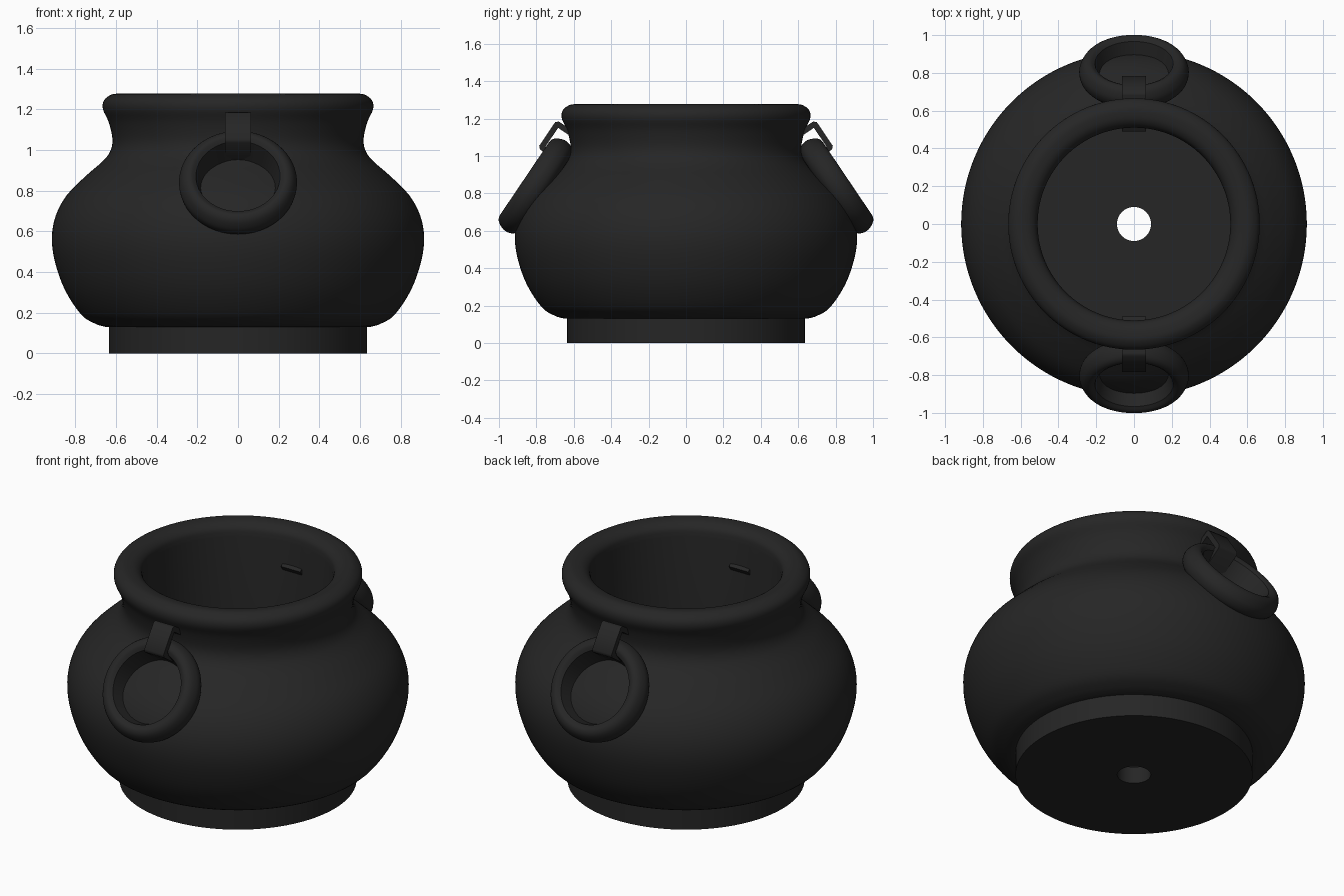
import bpy, bmesh, math
from mathutils import Vector, Matrix

if "Cube" in bpy.data.objects:
    bpy.data.objects.remove(bpy.data.objects["Cube"])

iron = bpy.data.materials.new("dark iron")
iron.diffuse_color = (0.019, 0.019, 0.019, 1)
iron.use_nodes = True
iron.node_tree.nodes["Principled BSDF"].inputs["Base Color"].default_value = iron.diffuse_color


def smooth_curve(pts, steps=4):
    """Catmull-Rom interpolation through 2D points."""
    p = [Vector(q) for q in pts]
    p = [2 * p[0] - p[1]] + p + [2 * p[-1] - p[-2]]
    out = []
    for a, b, c, d in zip(p, p[1:], p[2:], p[3:]):
        for i in range(steps):
            t = i / steps
            out.append(0.5 * (2 * b + (c - a) * t + (2 * a - 5 * b + 4 * c - d) * t * t
                              + (3 * b - a - 3 * c + d) * t ** 3))
    return out + [p[-2]]


def finish(bm, name, angle=35):
    bmesh.ops.recalc_face_normals(bm, faces=bm.faces)
    me = bpy.data.meshes.new(name)
    bm.to_mesh(me)
    bm.free()
    me.materials.append(iron)
    ob = bpy.data.objects.new(name, me)
    bpy.context.collection.objects.link(ob)
    bpy.ops.object.select_all(action='DESELECT')
    ob.select_set(True)
    bpy.context.view_layer.objects.active = ob
    bpy.ops.object.shade_smooth_by_angle(angle=math.radians(angle))
    return ob


def lathe(profile, name, n, matrix=Matrix()):
    """Spin a closed (radius, height) profile around z."""
    bm = bmesh.new()
    rings = []
    for i in range(n):
        a = 2 * math.pi * i / n
        rings.append([bm.verts.new(matrix @ Vector((r * math.cos(a), r * math.sin(a), z)))
                      for r, z in profile])
    m = len(profile)
    for i in range(n):
        A, B = rings[i], rings[(i + 1) % n]
        for j in range(m):
            k = (j + 1) % m
            bm.faces.new((A[j], B[j], B[k], A[k]))
    return finish(bm, name)


# Pot: foot, belly, neck and rolled rim, straight inner wall, drain hole
belly = smooth_curve([(0.65, 0.13), (0.70, 0.145), (0.77, 0.19), (0.85, 0.31), (0.90, 0.45),
                      (0.915, 0.57), (0.895, 0.68), (0.84, 0.78), (0.745, 0.875),
                      (0.67, 0.94), (0.63, 0.99), (0.617, 1.05), (0.635, 1.135),
                      (0.664, 1.20), (0.658, 1.245), (0.62, 1.273), (0.58, 1.275),
                      (0.545, 1.265), (0.519, 1.24), (0.51, 1.20)])
foot = [(0.09, 0.10), (0.09, 0.0), (0.635, 0.0), (0.635, 0.13)]
lathe([Vector(p) for p in foot] + belly + [Vector((0.51, 0.10))], "pot", 128)

# Ring section: rounded outside, funnelled hole with a crisp front edge
ring_section = smooth_curve([(0.207, 0.055), (0.235, 0.07), (0.265, 0.058), (0.285, 0.025),
                             (0.29, -0.005), (0.28, -0.04), (0.25, -0.065), (0.21, -0.07),
                             (0.175, -0.06)], 3)

# U-shaped strap outline in the ring's own frame (up the ring, outward)
T = 0.03
c = 0.014
strap_outline = [(0.355, -0.14), (0.355, 0.103 - c), (0.355 - c, 0.103),
                 (0.175 + c, 0.103), (0.175, 0.103 - c), (0.175, -0.14),
                 (0.175 + T, -0.14), (0.175 + T, 0.103 - T),
                 (0.355 - T, 0.103 - T), (0.355 - T, -0.14)]


def strap(name, matrix):
    bm = bmesh.new()
    f = bm.faces.new([bm.verts.new((-0.063, u, n)) for u, n in strap_outline])
    ext = bmesh.ops.extrude_face_region(bm, geom=[f])
    bmesh.ops.translate(bm, vec=(0.126, 0, 0),
                        verts=[v for v in ext["geom"] if isinstance(v, bmesh.types.BMVert)])
    bmesh.ops.transform(bm, matrix=matrix, verts=bm.verts)
    return finish(bm, name, 50)


# Tilted ring and strap on the front and the back
for side, turn in (("front", 0), ("back", math.pi)):
    frame = (Matrix.Rotation(turn, 4, 'Z') @ Matrix.Translation((0, -0.805, 0.84))
             @ Matrix.Rotation(math.radians(56), 4, 'X'))
    lathe(ring_section, side + "_ring", 64, frame)
    strap(side + "_strap", frame)
